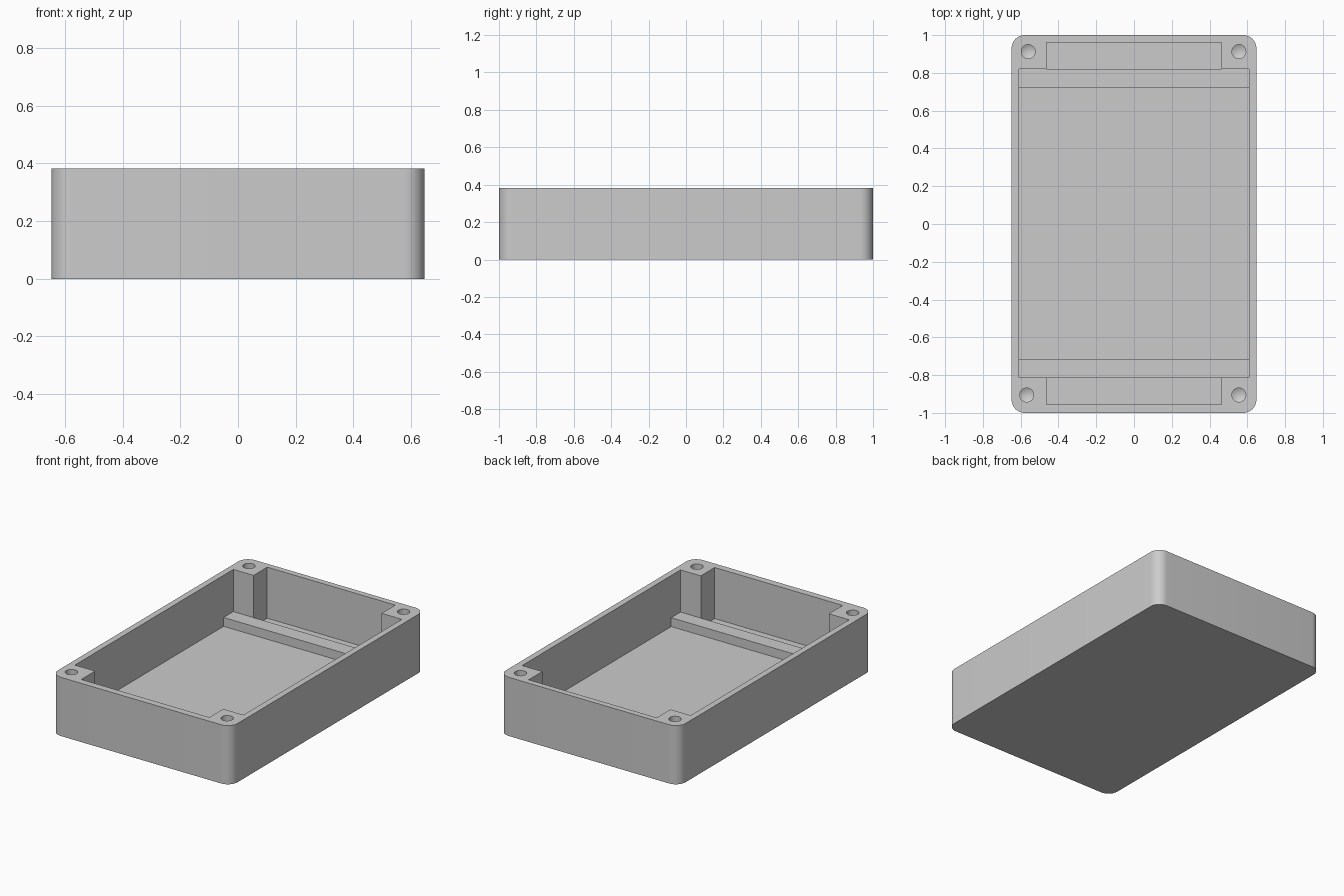
import bpy, bmesh, math

cube = bpy.data.objects.get("Cube")
if cube:
    bpy.data.objects.remove(cube, do_unlink=True)

HALF_X, HALF_Y, HEIGHT = 0.648, 1.0, 0.383
FLOOR, LEDGE_TOP, CORNER = 0.05, 0.108, 0.07
WALL_X, POCKET_X = 0.608, 0.462

grey = bpy.data.materials.new("light_grey")
grey.use_nodes = True
grey.diffuse_color = (0.6, 0.6, 0.6, 1)
grey.node_tree.nodes["Principled BSDF"].inputs["Base Color"].default_value = (0.6, 0.6, 0.6, 1)


def add_object(name, bm):
    bmesh.ops.recalc_face_normals(bm, faces=bm.faces)
    mesh = bpy.data.meshes.new(name)
    bm.to_mesh(mesh)
    bm.free()
    mesh.materials.append(grey)
    obj = bpy.data.objects.new(name, mesh)
    bpy.context.collection.objects.link(obj)
    return obj


def prism(name, outline, z0, z1):
    bm = bmesh.new()
    base = bm.faces.new([bm.verts.new((x, y, z0)) for x, y in outline])
    top = bmesh.ops.extrude_face_region(bm, geom=[base])["geom"]
    bmesh.ops.translate(bm, vec=(0, 0, z1 - z0),
                        verts=[g for g in top if isinstance(g, bmesh.types.BMVert)])
    return add_object(name, bm)


def rounded_outline(hx, hy, r, steps=12):
    points = []
    for i, (sx, sy) in enumerate([(1, 1), (-1, 1), (-1, -1), (1, -1)]):
        for k in range(steps + 1):
            a = math.pi / 2 * (i + k / steps)
            points.append((sx * (hx - r) + r * math.cos(a),
                           sy * (hy - r) + r * math.sin(a)))
    return points


def drill(x, y, radius=0.037, depth=0.27, tip=0.02, sides=32):
    """Blind screw hole with a conical bottom."""
    bm = bmesh.new()
    rings = [[bm.verts.new((x + radius * math.cos(2 * math.pi * k / sides),
                            y + radius * math.sin(2 * math.pi * k / sides), z))
              for k in range(sides)] for z in (HEIGHT - depth, HEIGHT + 0.05)]
    point = bm.verts.new((x, y, HEIGHT - depth - tip))
    bm.faces.new(rings[1])
    for k in range(sides):
        n = (k + 1) % sides
        bm.faces.new((rings[0][k], rings[0][n], rings[1][n], rings[1][k]))
        bm.faces.new((point, rings[0][n], rings[0][k]))
    return add_object("hole_cutter", bm)


def cut(target, cutter):
    mod = target.modifiers.new("cut", "BOOLEAN")
    mod.operation, mod.solver, mod.object = "DIFFERENCE", "EXACT", cutter
    bpy.context.view_layer.update()
    result = bpy.data.meshes.new_from_object(
        target.evaluated_get(bpy.context.evaluated_depsgraph_get()))
    target.modifiers.clear()
    target.data = result
    bpy.data.objects.remove(cutter, do_unlink=True)


# Outer case
case = prism("enclosure_case", rounded_outline(HALF_X, HALF_Y, CORNER), 0, HEIGHT)

# Interior: wide middle, narrower pockets between the corner posts
W, P, back, front = WALL_X, POCKET_X, 0.82, -0.812
cavity = [(W, front), (W, back), (P, back), (P, 0.961), (-P, 0.961), (-P, back),
          (-W, back), (-W, front), (-P, front), (-P, -0.955), (P, -0.955), (P, front)]
cut(case, prism("cavity_cutter", cavity, FLOOR, HEIGHT + 0.1))

# Screw holes in the corner posts
for x, y in [(-0.56, 0.913), (0.555, 0.913), (-0.568, -0.905), (0.555, -0.905)]:
    cut(case, drill(x, y))

# Raised ledges across each end of the floor
for name, y0, y1 in [("back_ledge", 0.72, back), ("front_ledge", front, -0.716)]:
    prism(name, [(-W, y0), (W, y0), (W, y1), (-W, y1)], FLOOR - 0.01, LEDGE_TOP)

# Smooth the rounded corners and hole walls only
bpy.ops.object.select_all(action="DESELECT")
case.select_set(True)
bpy.context.view_layer.objects.active = case
bpy.ops.object.shade_smooth_by_angle(angle=math.radians(25))
